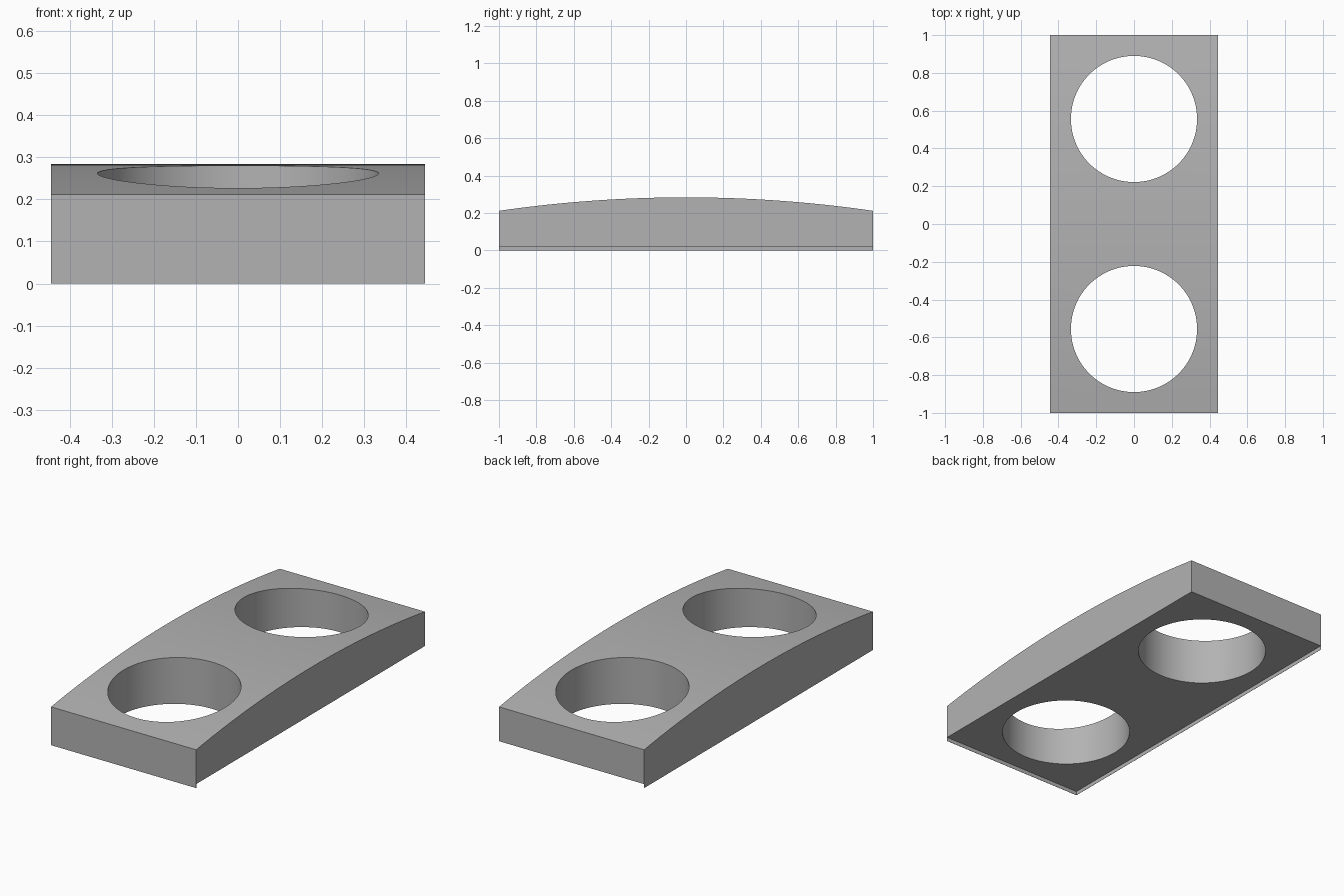
import bpy, bmesh, math

if "Cube" in bpy.data.objects:
    bpy.data.objects.remove(bpy.data.objects["Cube"])

HALF_W, HALF_L = 0.444, 1.0
Z_END, Z_MID = 0.212, 0.284      # top height at the ends and the middle
RECESS, LIP = 0.022, 0.001       # underside recess and its paper-thin lip
HOLE_R, HOLE_Y = 0.334, 0.556

grey = bpy.data.materials.new("light grey")
grey.diffuse_color = (0.45, 0.45, 0.45, 1)
grey.use_nodes = True
grey.node_tree.nodes["Principled BSDF"].inputs["Base Color"].default_value = grey.diffuse_color


def make_object(name, bm):
    bmesh.ops.recalc_face_normals(bm, faces=bm.faces)
    mesh = bpy.data.meshes.new(name)
    bm.to_mesh(mesh)
    bm.free()
    mesh.materials.append(grey)
    obj = bpy.data.objects.new(name, mesh)
    bpy.context.collection.objects.link(obj)
    return obj


def cut(target, cutter):
    cutter.hide_render = True
    mod = target.modifiers.new(cutter.name, 'BOOLEAN')
    mod.operation = 'DIFFERENCE'
    mod.solver = 'EXACT'
    mod.object = cutter
    bpy.context.view_layer.objects.active = target
    bpy.ops.object.modifier_apply(modifier=mod.name)
    bpy.data.objects.remove(cutter)


# Arched plate: side profile extruded across the width
sag = Z_MID - Z_END
radius = (HALF_L ** 2 + sag ** 2) / (2 * sag)
half_angle = math.asin(HALF_L / radius)
steps = 32
profile = [(-HALF_L, 0), (HALF_L, 0)]
for i in range(steps + 1):
    a = half_angle * (1 - 2 * i / steps)
    profile.append((radius * math.sin(a), Z_MID - radius * (1 - math.cos(a))))
bm = bmesh.new()
face = bm.faces.new([bm.verts.new((-HALF_W, y, z)) for y, z in profile])
ext = bmesh.ops.extrude_face_region(bm, geom=[face])
verts = [v for v in ext["geom"] if isinstance(v, bmesh.types.BMVert)]
bmesh.ops.translate(bm, verts=verts, vec=(2 * HALF_W, 0, 0))
plate = make_object("arched_plate", bm)

# Underside recess, leaving a thin lip on the left and front edges only
bm = bmesh.new()
bmesh.ops.create_cube(bm, size=1)
x0, x1 = -HALF_W + LIP, HALF_W + 0.2
y0, y1 = -HALF_L + LIP, HALF_L + 0.2
for v in bm.verts:
    v.co = (x1 if v.co.x > 0 else x0, y1 if v.co.y > 0 else y0,
            RECESS if v.co.z > 0 else -0.2)
cut(plate, make_object("recess_cutter", bm))

# Two round through holes
for y in (-HOLE_Y, HOLE_Y):
    bm = bmesh.new()
    bmesh.ops.create_cone(bm, cap_ends=True, segments=96, radius1=HOLE_R,
                          radius2=HOLE_R, depth=2)
    bmesh.ops.translate(bm, verts=bm.verts, vec=(0, y, 0))
    cut(plate, make_object("hole_cutter", bm))

# Smooth shading with sharp edges kept
plate.select_set(True)
bpy.context.view_layer.objects.active = plate
bpy.ops.object.shade_smooth_by_angle(angle=math.radians(30))
